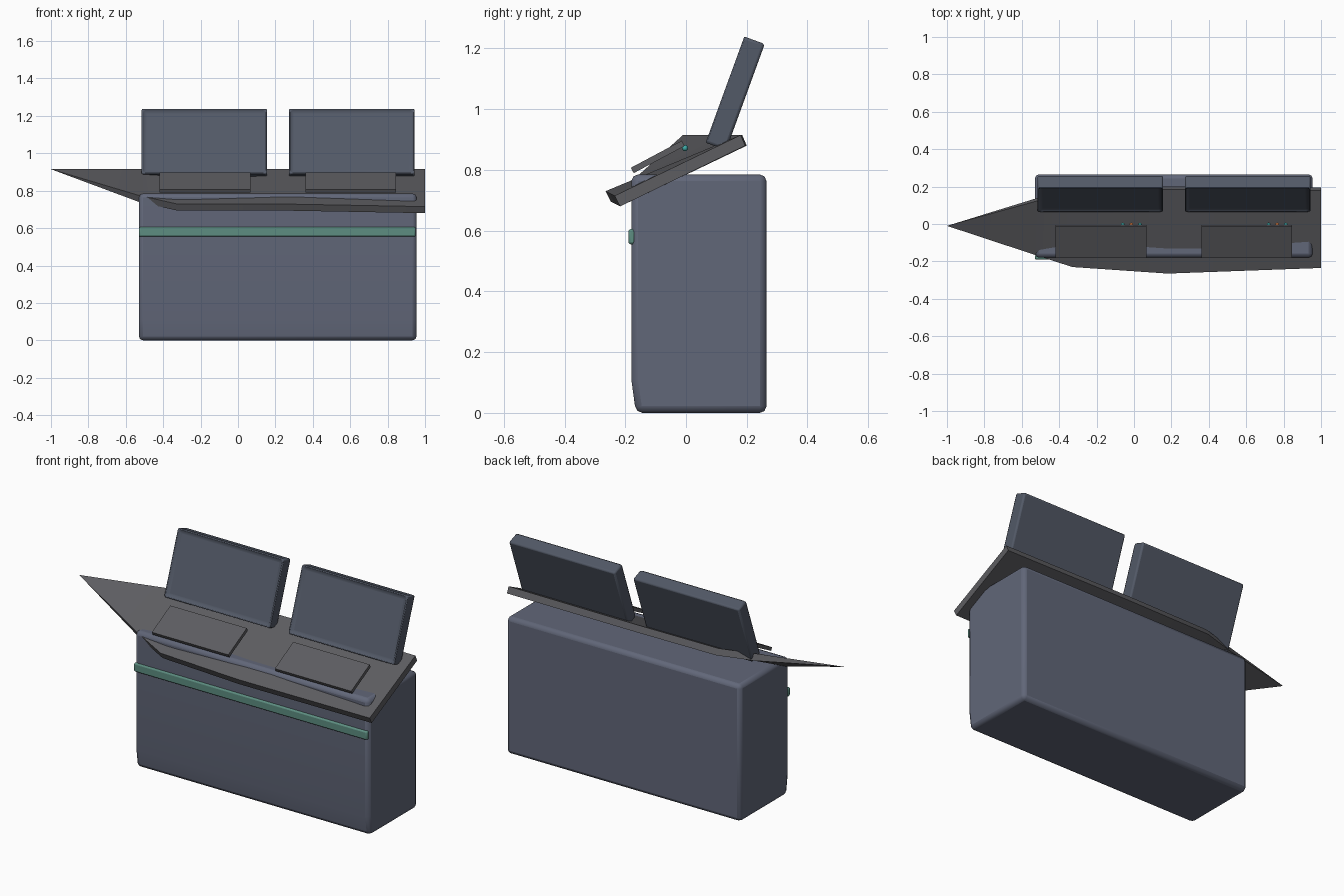
import bpy, bmesh, math
from mathutils import Matrix, Vector

if "Cube" in bpy.data.objects:
    bpy.data.objects.remove(bpy.data.objects["Cube"])


def material(name, rgb):
    m = bpy.data.materials.new(name)
    m.diffuse_color = (*rgb, 1)
    m.use_nodes = True
    m.node_tree.nodes["Principled BSDF"].inputs["Base Color"].default_value = m.diffuse_color
    return m


BLUE = material("blue_grey", (0.12, 0.135, 0.19))
DARK = material("dark_blue_grey", (0.085, 0.1, 0.135))
GREY = material("charcoal", (0.11, 0.11, 0.12))
GREEN = material("green_trim", (0.11, 0.27, 0.22))
TEAL = material("teal_button", (0.05, 0.4, 0.38))
ORANGE = material("orange_button", (0.7, 0.2, 0.05))


def finish(name, bm, mat, bevel=0.0, segments=2):
    bmesh.ops.recalc_face_normals(bm, faces=bm.faces)
    me = bpy.data.meshes.new(name)
    bm.to_mesh(me)
    bm.free()
    me.materials.append(mat)
    ob = bpy.data.objects.new(name, me)
    bpy.context.collection.objects.link(ob)
    if bevel:
        mod = ob.modifiers.new("bevel", "BEVEL")
        mod.width, mod.segments, mod.limit_method = bevel, segments, "ANGLE"
    bpy.ops.object.select_all(action="DESELECT")
    ob.select_set(True)
    bpy.context.view_layer.objects.active = ob
    bpy.ops.object.shade_smooth_by_angle(angle=math.radians(35))
    return ob


def box_mesh(size):
    bm = bmesh.new()
    bmesh.ops.create_cube(bm, size=1)
    bmesh.ops.scale(bm, vec=size, verts=bm.verts)
    return bm


def box(name, centre, size, mat, tilt=0.0, bevel=0.0):
    ob = finish(name, box_mesh(size), mat, bevel)
    ob.location = centre
    ob.rotation_euler.x = math.radians(tilt)
    return ob


# Cabinet: side profile with sloped toe kick, extruded across x
profile = [(-0.18, 0.785), (-0.18, 0.11), (-0.165, 0.0), (0.265, 0.0), (0.265, 0.785)]
bm = bmesh.new()
face = bm.faces.new([bm.verts.new((-0.53, y, z)) for y, z in profile])
side = bmesh.ops.extrude_face_region(bm, geom=[face])["geom"]
bmesh.ops.translate(bm, vec=(1.485, 0, 0),
                    verts=[v for v in side if isinstance(v, bmesh.types.BMVert)])
finish("cabinet", bm, BLUE, 0.022)

# Trim strip along the front
box("trim_strip", (0.21, -0.178, 0.58), (1.48, 0.024, 0.05), GREEN, bevel=0.008)

# Slanted desk panel: cross-sections lofted from a pointed left tip
# (x, front y, front z, back y)
sections = [(-0.53, -0.165, 0.775, 0.12), (-0.33, -0.23, 0.73, 0.18),
            (0.18, -0.265, 0.73, 0.185), (1.0, -0.235, 0.715, 0.18)]
bm = bmesh.new()
rings = []
for x, fy, fz, by in sections:
    pts = [(fy, fz), (by, 0.915), (by + 0.015, 0.88), (fy + 0.018, fz - 0.035)]
    rings.append([bm.verts.new((x, y, z)) for y, z in pts])
tip = bm.verts.new((-1.0, -0.01, 0.915))
for i in range(4):
    j = (i + 1) % 4
    bm.faces.new((tip, rings[0][i], rings[0][j]))
    for a, b in zip(rings, rings[1:]):
        bm.faces.new((a[i], b[i], b[j], a[j]))
bm.faces.new(rings[-1])
finish("desk_panel", bm, GREY)


# Monitors: tilted back, with a recessed display
def monitor(name, x):
    bm = box_mesh((0.672, 0.076, 0.372))
    front = [f for f in bm.faces if f.normal.y < -0.9]
    bmesh.ops.inset_region(bm, faces=front, thickness=0.024)
    bmesh.ops.translate(bm, vec=(0, 0.014, 0), verts=front[0].verts)
    ob = finish(name, bm, DARK, 0.009)
    ob.location = (x, 0.16, 1.053)
    ob.rotation_euler.x = math.radians(-20)


# Two matching workstations: monitor, keyboard and three buttons
for label, mx, kx in (("left", -0.18, -0.177), ("right", 0.608, 0.603)):
    monitor(label + "_monitor", mx)
    box(label + "_keyboard", (kx, -0.093, 0.843), (0.485, 0.19, 0.02), GREY, 28)
    for i, mat in enumerate((TEAL, ORANGE, TEAL)):
        bm = bmesh.new()
        bmesh.ops.create_uvsphere(bm, u_segments=12, v_segments=8, radius=0.01)
        ob = finish(f"{label}_button_{i + 1}", bm, mat)
        ob.location = (kx + 0.117 + 0.046 * i, -0.003, 0.872)
